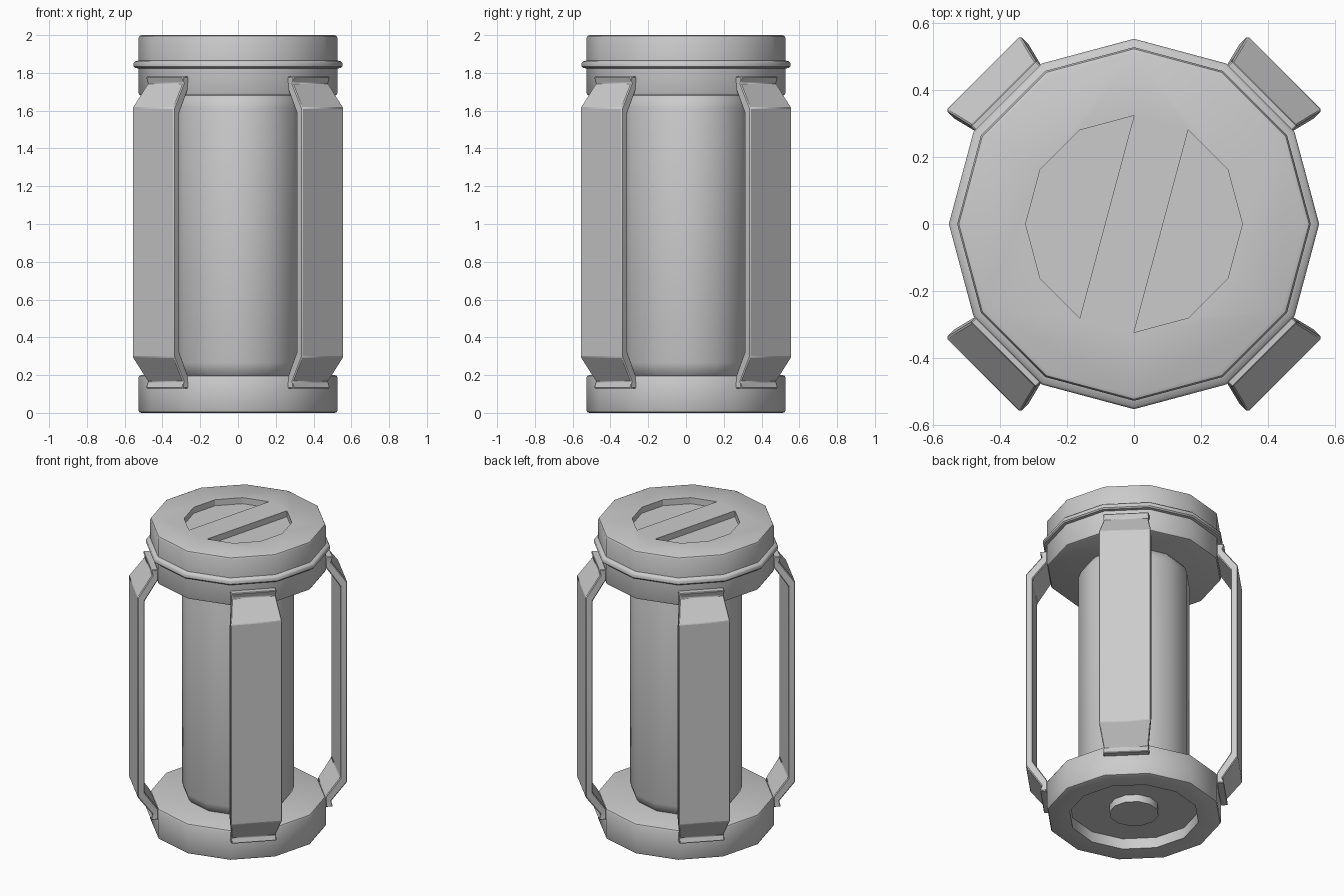
import bpy, bmesh
from math import sin, cos, pi, radians

if "Cube" in bpy.data.objects:
    bpy.data.objects.remove(bpy.data.objects["Cube"])

SIDES = 12


def finish(name, bm, angle=40):
    bmesh.ops.recalc_face_normals(bm, faces=bm.faces)
    mesh = bpy.data.meshes.new(name)
    bm.to_mesh(mesh)
    bm.free()
    ob = bpy.data.objects.new(name, mesh)
    bpy.context.collection.objects.link(ob)
    bpy.ops.object.select_all(action='DESELECT')
    ob.select_set(True)
    bpy.context.view_layer.objects.active = ob
    if angle:
        bpy.ops.object.shade_smooth_by_angle(angle=radians(angle))
    return ob


def loft(name, rings, angle=40):
    """Bridge equal-length rings of points and cap both ends."""
    bm = bmesh.new()
    loops = [[bm.verts.new(p) for p in ring] for ring in rings]
    n = len(loops[0])
    for a, b in zip(loops, loops[1:]):
        for i in range(n):
            j = (i + 1) % n
            bm.faces.new((a[i], a[j], b[j], b[i]))
    bm.faces.new(loops[0])
    bm.faces.new(loops[-1])
    return finish(name, bm, angle)


def lathe(name, profile):
    return loft(name, [[(r * cos(2 * pi * i / SIDES), r * sin(2 * pi * i / SIDES), z)
                        for i in range(SIDES)] for r, z in profile])


# Base with a recessed underside and central stud
lathe("base_cap", [(0.512, 0.2), (0.522, 0.196), (0.527, 0.186), (0.527, 0.014),
                   (0.522, 0.004), (0.512, 0), (0.39, 0), (0.39, 0.07),
                   (0.148, 0.07), (0.148, 0.022)])

# Central cylinder with softened ends
lathe("core", [(0.30, 0.195), (0.325, 0.225), (0.337, 0.265),
               (0.337, 1.615), (0.325, 1.655), (0.30, 1.685)])

# Top cap
cap = lathe("top_cap", [(0.512, 1.68), (0.522, 1.684), (0.527, 1.694), (0.527, 1.984),
                        (0.522, 1.995), (0.51, 2.0)])

# Raised band around the top cap
lathe("top_band", [(0.515, 1.822), (0.545, 1.826), (0.552, 1.834),
                   (0.552, 1.852), (0.545, 1.861), (0.515, 1.868)])

# Two half-round pockets in the lid, leaving a slanted bar between them
for k, start in enumerate((90, 270)):
    outline = [(0.323 * cos(radians(start + 30 * i)), 0.323 * sin(radians(start + 30 * i)))
               for i in range(6)]
    cutter = loft("pocket_cutter_%d" % k,
                  [[(x, y, z) for x, y in outline] for z in (1.96, 2.1)], 0)
    cutter.hide_render = True
    mod = cap.modifiers.new("pocket", 'BOOLEAN')
    mod.operation = 'DIFFERENCE'
    mod.solver = 'EXACT'
    mod.object = cutter
    bpy.context.view_layer.objects.active = cap
    bpy.ops.object.modifier_apply(modifier=mod.name)
    bpy.data.objects.remove(cutter)

# Four flat guard bars, bent in at both ends: inner r, inner z, outer r, outer z, half width
half = [(0.508, 0.13, 0.553, 0.13, 0.138),
        (0.508, 0.20, 0.542, 0.165, 0.134),
        (0.594, 0.325, 0.636, 0.295, 0.156)]
bar = half + [(a, 1.91 - b, c, 1.91 - d, w) for a, b, c, d, w in reversed(half)]
for k in range(4):
    ob = loft("guard_bar_%d" % k,
              [[(a, -w, b), (a, w, b), (c, w, d), (c, -w, d)] for a, b, c, d, w in bar], 30)
    ob.rotation_euler.z = radians(45 + 90 * k)
    bev = ob.modifiers.new("soft_edges", 'BEVEL')
    bev.width = 0.005
    bev.segments = 1
    bev.limit_method = 'ANGLE'
